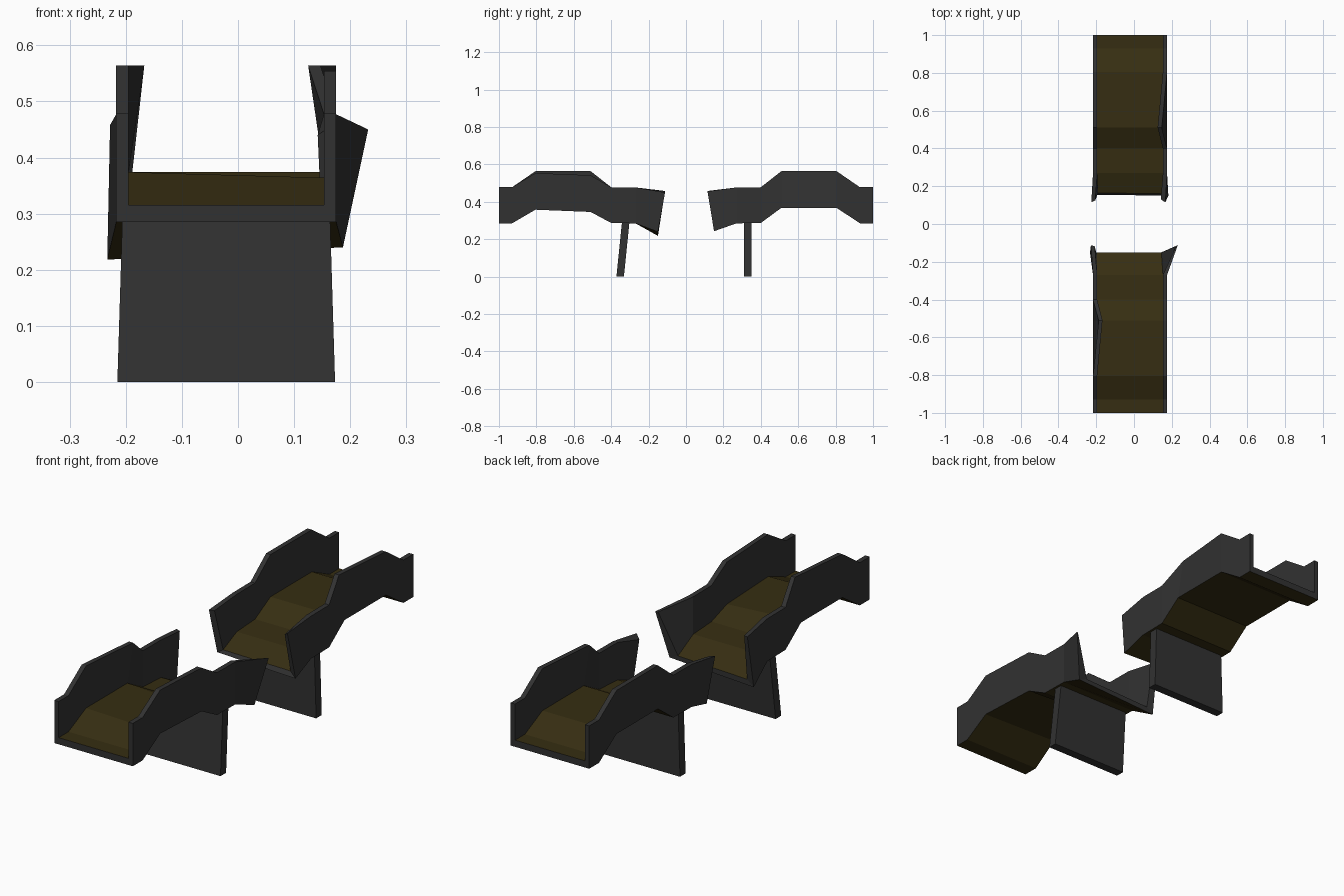
import bpy, bmesh

if "Cube" in bpy.data.objects:
    bpy.data.objects.remove(bpy.data.objects["Cube"])

def mat(name, c):
    m = bpy.data.materials.new(name)
    m.diffuse_color = (*c, 1)
    m.use_nodes = True
    m.node_tree.nodes["Principled BSDF"].inputs["Base Color"].default_value = m.diffuse_color
    return m

GREY = mat("dark_grey_stone", (0.031, 0.031, 0.031))
BROWN = mat("dark_brown_deck", (0.037, 0.027, 0.006))

XL, XL2, XR2, XR = -0.217, -0.195, 0.153, 0.175

# distance along y, underside z, deck z, wall top z
STATIONS = [(1.0, .285, .315, .478), (.93, .285, .315, .478),
            (.805, .368, .374, .564), (.51, .368, .374, .564),
            (.40, .287, .315, .478), (.27, .285, .308, .477)]

def section(y, zb, zd, zt):
    # U-shaped cross-section, left outer bottom round to right outer bottom
    return [[XL, y, zb], [XL, y, zt], [XL2, y, zt], [XL2, y, zd],
            [XR2, y, zd], [XR2, y, zt], [XR, y, zt], [XR, y, zb]]

def finish(bm, name):
    bmesh.ops.recalc_face_normals(bm, faces=bm.faces)
    me = bpy.data.meshes.new(name)
    bm.to_mesh(me)
    bm.free()
    me.materials.append(GREY)
    me.materials.append(BROWN)
    ob = bpy.data.objects.new(name, me)
    bpy.context.collection.objects.link(ob)
    return ob

def bridge_half(name, rings):
    bm = bmesh.new()
    vr = [[bm.verts.new(p) for p in r] for r in rings]
    for a, b in zip(vr, vr[1:]):
        for i in range(8):
            j = (i + 1) % 8
            f = bm.faces.new((a[i], a[j], b[j], b[i]))
            # deck top and underside are brown
            f.material_index = 1 if i in (3, 7) else 0
    for r in (vr[0], vr[-1]):
        for q in ((0, 1, 2, 3), (0, 3, 4, 7), (4, 5, 6, 7)):
            bm.faces.new([r[i] for i in q])
    return finish(bm, name)

# front half: left wall leans in, right side sags, broken end flares
front = [section(-y, b, d, t) for y, b, d, t in STATIONS]
front[3][1][0] += .030
front[3][2][0] += .028
for i in (4, 5, 6, 7):
    front[3][i][2] -= .022
    front[2][i][2] -= .010
front.append([[-.233, -.15, .218], [-.228, -.112, .458], [-.208, -.118, .456],
              [-.20, -.15, .245], [.145, -.15, .258], [.222, -.118, .448],
              [.232, -.112, .450], [.187, -.15, .240]])
bridge_half("front_bridge_half", front)

# back half: right wall leans in, broken end droops
back = [section(*s) for s in STATIONS]
back[3][5][0] -= .028
back[3][6][0] -= .028
back.append([[-.212, .155, .255], [-.226, .115, .458], [-.205, .125, .456],
             [-.190, .165, .268], [.150, .160, .265], [.142, .130, .440],
             [.166, .115, .456], [.182, .150, .243]])
bridge_half("back_bridge_half", back)

# supporting piers, the front one tilted
def pier(name, y0, y1, half=.02):
    bm = bmesh.new()
    b = [bm.verts.new(p) for p in ((-.215, y0 - half, 0), (.173, y0 - half, 0),
                                   (.173, y0 + half, 0), (-.215, y0 + half, 0))]
    t = [bm.verts.new(p) for p in ((-.206, y1 - half, .295), (.164, y1 - half, .295),
                                   (.164, y1 + half, .295), (-.206, y1 + half, .295))]
    bm.faces.new(b)
    bm.faces.new(t)
    for i in range(4):
        j = (i + 1) % 4
        bm.faces.new((b[i], b[j], t[j], t[i]))
    finish(bm, name)

pier("front_pier", -.352, -.322)
pier("back_pier", .330, .330)
